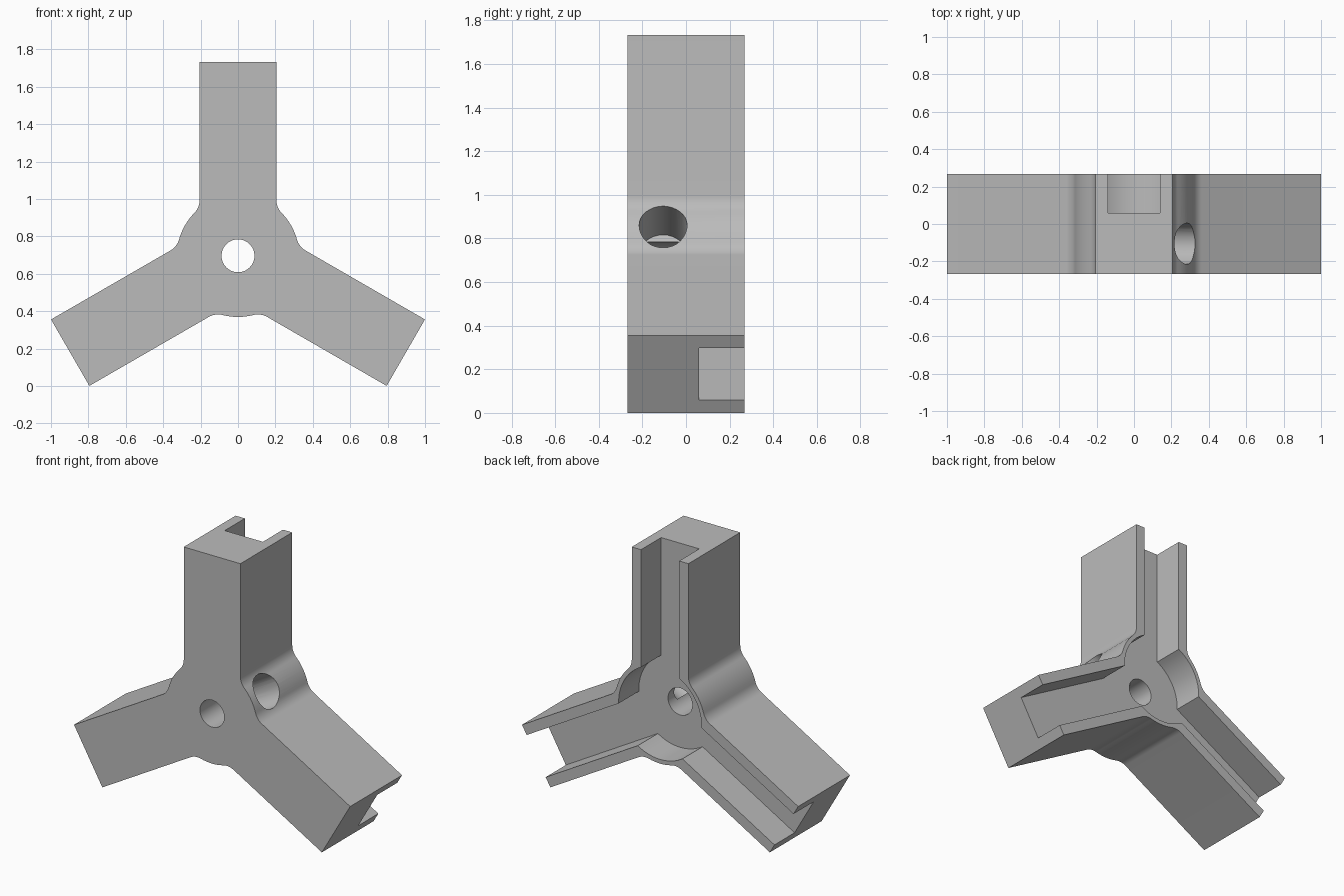
import bpy
import bmesh
import math
from mathutils import Matrix, Vector

HALF_DEPTH = 0.268      # half thickness along y
ARM_W, ARM_L = 0.205, 1.036
HUB_R, FILLET = 0.327, 0.1
SLOT_W, SLOT_Y = 0.138, 0.06
POCKET_R = 0.3
CENTRE = Vector((0, 0, 0.696))
ARM_ANGLES = [math.radians(a) for a in (90, 210, 330)]

if "Cube" in bpy.data.objects:
    bpy.data.objects.remove(bpy.data.objects["Cube"])

grey = bpy.data.materials.new("mid_grey")
grey.use_nodes = True
grey.diffuse_color = (0.5, 0.5, 0.5, 1)
grey.node_tree.nodes["Principled BSDF"].inputs["Base Color"].default_value = (0.5, 0.5, 0.5, 1)


def make_prism(name, points, y0, y1):
    """Extrude an outline in the xz plane (relative to the hub) from y0 to y1."""
    bm = bmesh.new()
    face = bm.faces.new([bm.verts.new((x, y0, z)) for x, z in points])
    new = bmesh.ops.extrude_face_region(bm, geom=[face])["geom"]
    bmesh.ops.translate(bm, verts=[v for v in new if isinstance(v, bmesh.types.BMVert)],
                        vec=(0, y1 - y0, 0))
    bmesh.ops.recalc_face_normals(bm, faces=bm.faces)
    return finish(name, bm)


def finish(name, bm):
    mesh = bpy.data.meshes.new(name)
    bm.to_mesh(mesh)
    bm.free()
    mesh.materials.append(grey)
    obj = bpy.data.objects.new(name, mesh)
    obj.location = CENTRE
    bpy.context.collection.objects.link(obj)
    return obj


def turn(points, angle):
    c, s = math.cos(angle), math.sin(angle)
    return [(u * c - v * s, u * s + v * c) for u, v in points]


def arc(cu, cv, r, a0, a1, n):
    steps = [a0 + (a1 - a0) * i / n for i in range(n + 1)]
    return [(cu + r * math.cos(a), cv + r * math.sin(a)) for a in steps]


def circle(r, n=48):
    return arc(0, 0, r, 0, math.tau * (n - 1) / n, n - 1)


# Half of one arm outline: end corner, concave fillet, hub arc up to the valley
fu = math.sqrt((HUB_R + FILLET) ** 2 - (ARM_W + FILLET) ** 2)
phi = math.atan2(ARM_W + FILLET, fu)
half = [(ARM_L, ARM_W)]
half += arc(fu, ARM_W + FILLET, FILLET, -math.pi / 2, phi - math.pi, 10)
half += arc(0, 0, HUB_R, phi, math.pi / 3, 4)[1:]
mirrored = [(u, -v) for u, v in reversed(half)]
outline = []
for angle in ARM_ANGLES:
    outline += turn(mirrored[1:] + half, angle)
body = make_prism("three_arm_bracket", outline, -HALF_DEPTH, HALF_DEPTH)

# Back recess: round hub pocket joined to a slot along each arm
spread = math.asin(SLOT_W / POCKET_R)
recess = []
for angle in ARM_ANGLES:
    slot = [(ARM_L + 0.1, -SLOT_W), (ARM_L + 0.1, SLOT_W)]
    wall = arc(0, 0, POCKET_R, spread, math.tau / 3 - spread, 12)
    recess += turn(slot + wall, angle)
cutters = [make_prism("recess_cutter", recess, SLOT_Y, HALF_DEPTH + 0.1)]

# Centre through hole
cutters.append(make_prism("centre_hole_cutter", circle(0.088), -1, 1))

# Blind side hole drilled into the upper left valley
bm = bmesh.new()
axis = Vector((math.cos(math.pi / 6), 0, math.sin(math.pi / 6)))
place = Matrix.Translation(axis * 0.35 + Vector((0, -0.105, 0))) @ axis.to_track_quat("Z", "Y").to_matrix().to_4x4()
bmesh.ops.create_cone(bm, cap_ends=True, segments=32, radius1=0.11, radius2=0.11,
                      depth=0.6, matrix=place)
cutters.append(finish("side_hole_cutter", bm))

# Cut the body, bake the result and drop the cutters
for cutter in cutters:
    cutter.hide_render = True
    mod = body.modifiers.new(cutter.name, "BOOLEAN")
    mod.operation = "DIFFERENCE"
    mod.solver = "EXACT"
    mod.object = cutter
bpy.ops.object.select_all(action="DESELECT")
body.select_set(True)
bpy.context.view_layer.objects.active = body
for mod in list(body.modifiers):
    bpy.ops.object.modifier_apply(modifier=mod.name)
for cutter in cutters:
    bpy.data.objects.remove(cutter)
bpy.ops.object.shade_smooth_by_angle(angle=math.radians(30))
